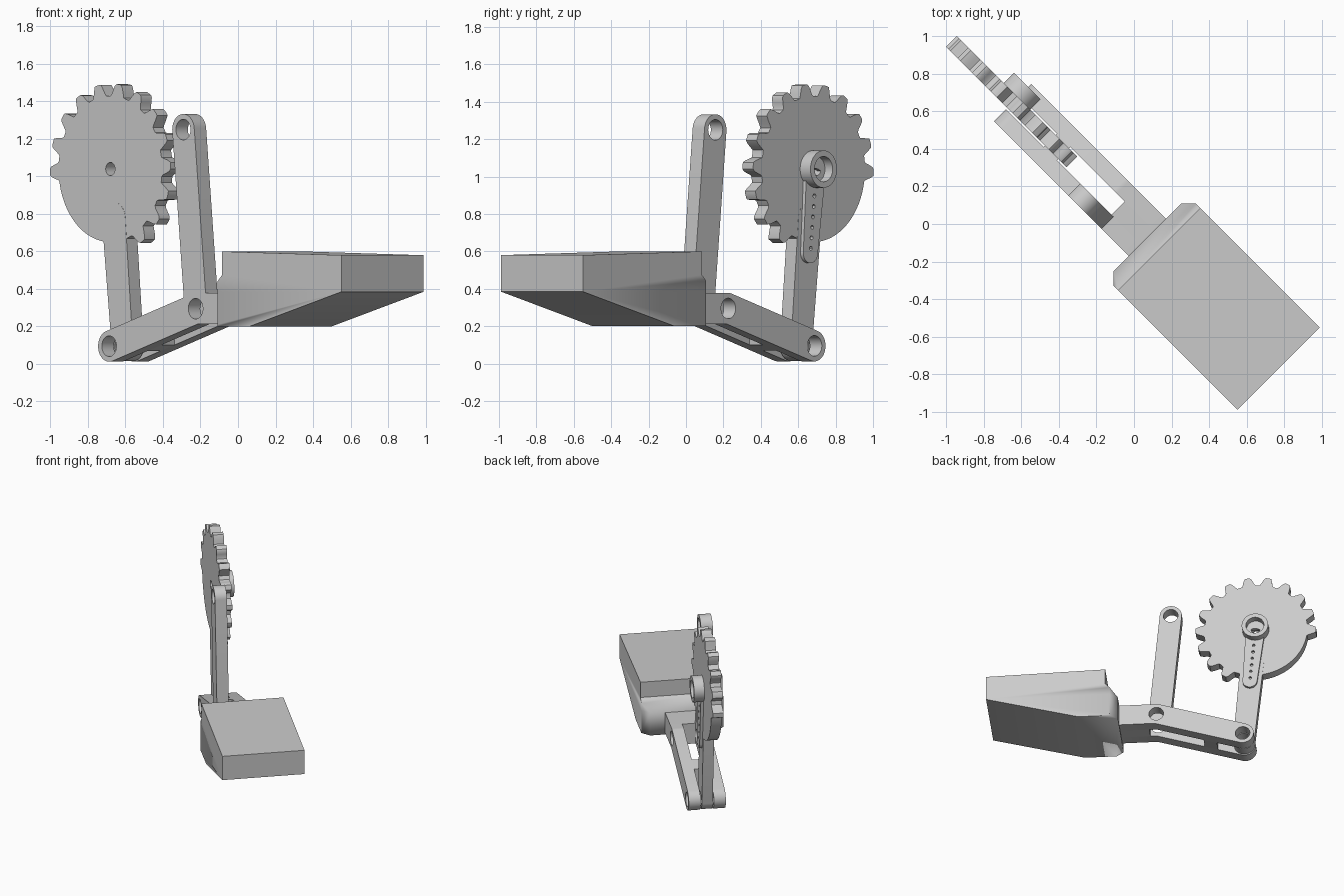
import bpy, bmesh
from math import sin, cos, tan, pi, radians, atan2, hypot
from mathutils import Matrix, Vector

if "Cube" in bpy.data.objects:
    bpy.data.objects.remove(bpy.data.objects["Cube"])

grey = bpy.data.materials.new("plain grey")
grey.use_nodes = True
grey.diffuse_color = (0.6, 0.6, 0.6, 1)
grey.node_tree.nodes["Principled BSDF"].inputs["Base Color"].default_value = (0.6, 0.6, 0.6, 1)

# The mechanism lies in an upright plane turned 45 degrees:
# u runs towards the foot, z is up, v is the thickness direction.
h = 0.5 ** 0.5
FRAME = Matrix(((h, 0, -h), (-h, 0, -h), (0, 1, 0))).to_4x4()

# Pivots (u, z) and shared sizes
LOWER = (-0.832, 0.095)
HINGE = (-0.18, 0.295)
TOP = (-0.273, 1.25)
GEAR = (-0.923, 1.04)
R, HOLE, OUT, IN = 0.083, 0.055, 0.14, 0.05


def arc(c, r, a0, a1, n=24):
    return [(c[0] + r * cos(a0 + (a1 - a0) * i / n), c[1] + r * sin(a0 + (a1 - a0) * i / n))
            for i in range(n + 1)]


def circle(c, r, n=40):
    return arc(c, r, 0, 2 * pi, n)[:-1]


def capsule(p, q, rp, rq):
    """Outline of a link with round ends."""
    d = atan2(q[1] - p[1], q[0] - p[0])
    return arc(p, rp, d + pi / 2, d + 3 * pi / 2) + arc(q, rq, d - pi / 2, d + pi / 2)


def along(p, q, t):
    return (p[0] + (q[0] - p[0]) * t, p[1] + (q[1] - p[1]) * t)


def plate(name, loops, v0, v1):
    """Extrude an outline, with any further loops as holes, from v0 to v1."""
    cu = bpy.data.curves.new(name, 'CURVE')
    cu.dimensions, cu.fill_mode, cu.extrude = '2D', 'BOTH', (v1 - v0) / 2
    for pts in loops:
        s = cu.splines.new('POLY')
        s.points.add(len(pts) - 1)
        for sp, (x, y) in zip(s.points, pts):
            sp.co = (x, y, 0, 1)
        s.use_cyclic_u = True
    tmp = bpy.data.objects.new(name + "_outline", cu)
    bpy.context.collection.objects.link(tmp)
    dg = bpy.context.evaluated_depsgraph_get()
    me = bpy.data.meshes.new_from_object(tmp.evaluated_get(dg))
    bpy.data.objects.remove(tmp)
    bm = bmesh.new()
    bm.from_mesh(me)
    bmesh.ops.remove_doubles(bm, verts=bm.verts, dist=0.0001)
    bmesh.ops.recalc_face_normals(bm, faces=bm.faces)
    bm.transform(FRAME @ Matrix.Translation((0, 0, -(v0 + v1) / 2)))
    bm.to_mesh(me)
    bm.free()
    me.materials.clear()
    me.materials.append(grey)
    me.name = name
    ob = bpy.data.objects.new(name, me)
    bpy.context.collection.objects.link(ob)
    bpy.ops.object.select_all(action='DESELECT')
    ob.select_set(True)
    bpy.context.view_layer.objects.active = ob
    bpy.ops.object.shade_smooth_by_angle(angle=radians(30))
    return ob


# Foot block: tapered toe, sloped ledge and clipped corners at the heel
foot = plate("foot", [[(0.1, 0.2), (0.395, 0.2), (1.09, 0.385), (1.09, 0.58),
                       (0.19, 0.6), (0.19, 0.475), (0.1, 0.385)]], -0.31, 0.31)
bm = bmesh.new()
bm.from_mesh(foot.data)
for side in (-1, 1):
    point = FRAME @ Vector((0.1, 0, -side * 0.253))
    normal = FRAME.to_3x3() @ Vector((-1, 0, -side))
    cut = bmesh.ops.bisect_plane(bm, geom=bm.verts[:] + bm.edges[:] + bm.faces[:],
                                 plane_co=point, plane_no=normal, clear_outer=True)
    bmesh.ops.holes_fill(bm, edges=[e for e in bm.edges if e.is_boundary])
bmesh.ops.recalc_face_normals(bm, faces=bm.faces)
bm.to_mesh(foot.data)
bm.free()

# Forked ankle bracket: two bent arms, a root block and a web between them
slope = atan2(HINGE[1] - LOWER[1], HINGE[0] - LOWER[0])
low, high = HINGE[1] - R, HINGE[1] + R
arm = arc(LOWER, R, slope + pi / 2, slope + 3 * pi / 2)
arm += [(HINGE[0] + R * tan(slope / 2), low), (0.12, low), (0.12, high)]
arm += arc(HINGE, R, pi / 2, pi / 2 + slope, 6)
for name, v0, v1 in (("right_bracket_arm", -OUT, -IN), ("left_bracket_arm", IN, OUT)):
    plate(name, [arm, circle(LOWER, HOLE), circle(HINGE, HOLE)], v0, v1)
plate("bracket_root", [[(-0.12, low), (0.12, low), (0.12, high), (-0.12, high)]], -IN, IN)


def bracket_edge(u, side):
    return (u, LOWER[1] + (u - LOWER[0]) * tan(slope) + side * R / cos(slope))


plate("bracket_web", [[bracket_edge(-0.63, -1), bracket_edge(-0.53, -1),
                       bracket_edge(-0.53, 1), bracket_edge(-0.63, 1)]], -IN, IN)

# Tall upper link
plate("upper_link", [capsule(HINGE, TOP, R, R), circle(HINGE, HOLE), circle(TOP, HOLE)], -OUT, -IN)

# Link carrying the gear
plate("gear_link", [capsule(LOWER, along(LOWER, GEAR, 0.72), 0.08, 0.088),
                    circle(LOWER, HOLE)], -0.041, 0.041)

# Partial gear: thirteen rounded teeth and a plain sector
ROOT, TIP, FIRST, PITCH = 0.39, 0.455, 182, 20
rim = []
for i in range(240):
    a = i * 1.5
    toothed = not FIRST + PITCH / 2 < a < FIRST + 6 * PITCH - PITCH / 2
    lift = min(1, max(0, 0.5 + 0.8 * cos(radians((a - FIRST) * 360 / PITCH)))) if toothed else 0
    r = ROOT + (TIP - ROOT) * lift
    rim.append((GEAR[0] + r * cos(radians(a)), GEAR[1] + r * sin(radians(a))))
plate("gear", [rim, circle(GEAR, 0.035)], -0.04, 0.04)

# Hub ring with an inner collar
plate("hub_ring", [circle(GEAR, 0.1), circle(GEAR, 0.068)], 0.035, 0.118)
plate("hub_collar", [circle(GEAR, 0.072), circle(GEAR, 0.035)], 0.035, 0.06)

# Servo horn with a row of small holes
reach = 0.45 / hypot(GEAR[0] - LOWER[0], GEAR[1] - LOWER[1])
start, tip = along(GEAR, LOWER, reach * 0.15), along(GEAR, LOWER, reach)
horn = [capsule(start, tip, 0.07, 0.055), circle(GEAR, 0.035)]
horn += [circle(along(GEAR, LOWER, reach * (0.32 + 0.125 * k)), 0.011, 12) for k in range(6)]
plate("horn", horn, 0.035, 0.062)
